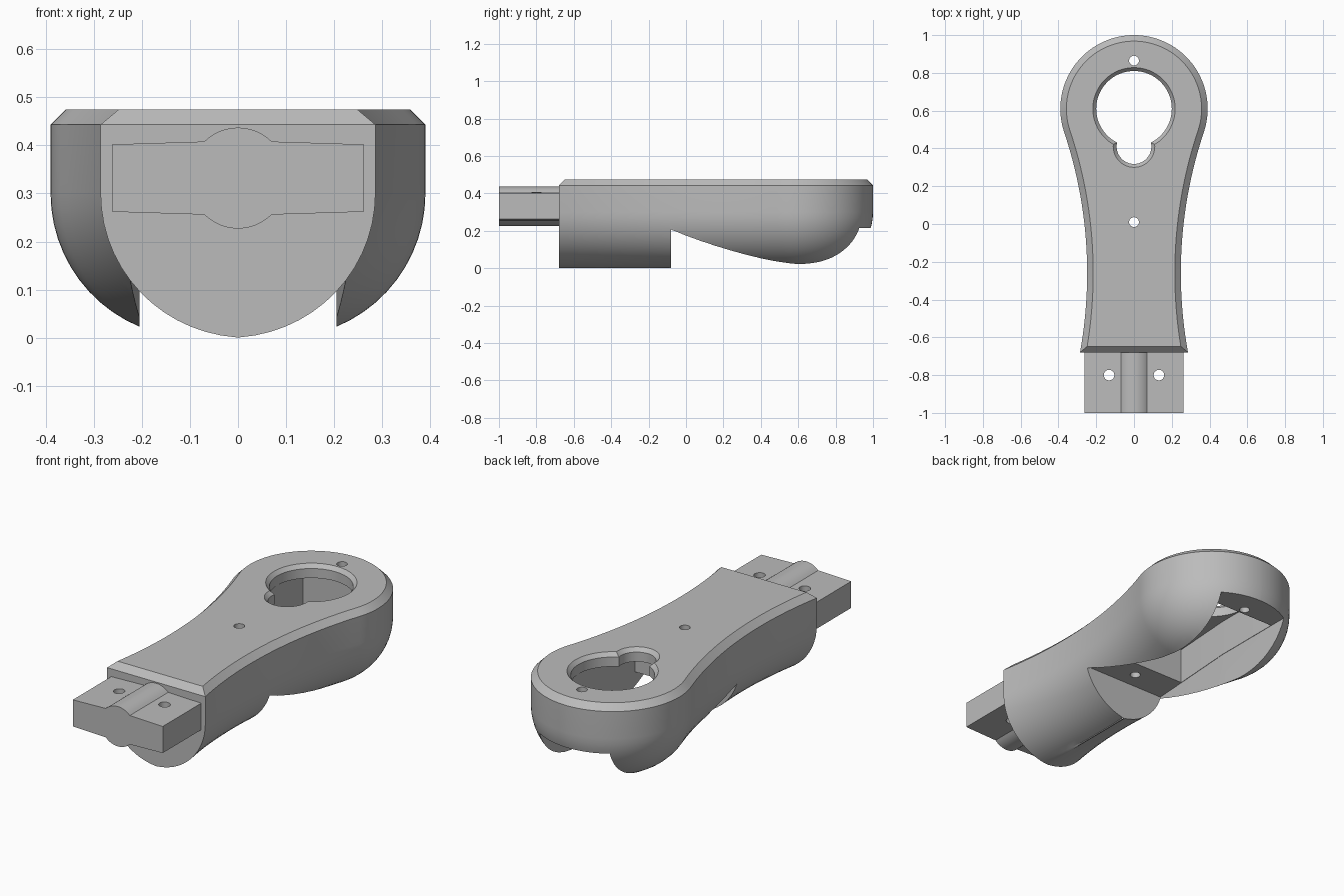
import bpy, bmesh
from math import sin, cos, pi, asin, atan2, sqrt, radians

if "Cube" in bpy.data.objects:
    bpy.data.objects.remove(bpy.data.objects["Cube"], do_unlink=True)

grey = bpy.data.materials.new("plain_grey")
grey.use_nodes = True
colour = (0.5, 0.5, 0.5, 1)
grey.diffuse_color = colour
grey.node_tree.nodes["Principled BSDF"].inputs["Base Color"].default_value = colour


def loft(name, rings):
    """Skin matching closed rings of points and cap both ends."""
    bm = bmesh.new()
    loops = [[bm.verts.new(p) for p in ring] for ring in rings]
    n = len(loops[0])
    for a, b in zip(loops, loops[1:]):
        for i in range(n):
            j = (i + 1) % n
            bm.faces.new((a[i], a[j], b[j], b[i]))
    bm.faces.new(loops[0][::-1])
    bm.faces.new(loops[-1])
    bmesh.ops.recalc_face_normals(bm, faces=bm.faces)
    mesh = bpy.data.meshes.new(name)
    bm.to_mesh(mesh)
    bm.free()
    mesh.materials.append(grey)
    ob = bpy.data.objects.new(name, mesh)
    bpy.context.collection.objects.link(ob)
    return ob


def bore(name, x, y, levels, n=48):
    """Round cutter from (height, radius) levels."""
    return loft(name, [[(x + r * cos(2 * pi * i / n), y + r * sin(2 * pi * i / n), z)
                        for i in range(n)] for z, r in levels])


def slot(name, half, z0, z1):
    """Straight cutter from a mirrored (half width, y) plan."""
    plan = half + [(-x, y) for x, y in reversed(half)]
    return loft(name, [[(x, y, z) for x, y in plan] for z in (z0, z1)])


def cut(ob, cutters):
    bpy.context.view_layer.objects.active = ob
    for c in cutters:
        c.hide_render = True
        mod = ob.modifiers.new("cut", 'BOOLEAN')
        mod.operation = 'DIFFERENCE'
        mod.solver = 'EXACT'
        mod.object = c
        bpy.ops.object.modifier_apply(modifier=mod.name)
        bpy.data.objects.remove(c, do_unlink=True)


def smooth(ob):
    bpy.ops.object.select_all(action='DESELECT')
    ob.select_set(True)
    bpy.context.view_layer.objects.active = ob
    bpy.ops.object.shade_smooth_by_angle(angle=radians(28))


# Body plan: round head tangent to a hollow waist arc
HEAD_Y, HEAD_R = 0.61, 0.39
WAIST_Y, WAIST = -0.26, 0.248
FRONT, TOP, CHAMFER, FILLET = -0.68, 0.475, 0.032, 0.3
dy = HEAD_Y - WAIST_Y
ARC = (WAIST ** 2 + dy ** 2 - HEAD_R ** 2) / (2 * (HEAD_R - WAIST))
ARC_X = WAIST + ARC


def plan_ring(inset, z, front=FRONT):
    r = ARC + inset
    end = atan2(dy, ARC_X)
    start = asin((front - WAIST_Y) / r)
    half = []
    for i in range(25):
        a = start + (end - start) * i / 24
        half.append((ARC_X - r * cos(a), WAIST_Y + r * sin(a)))
    for i in range(1, 33):
        a = -end + (pi / 2 + end) * i / 32
        half.append(((HEAD_R - inset) * cos(a), HEAD_Y + (HEAD_R - inset) * sin(a)))
    half = [(max(x, 0.003), y) for x, y in half]
    return [(x, y, z) for x, y in half] + [(-x, y, z) for x, y in reversed(half)]


# Rounded belly, upright sides, chamfered top
rings = []
for i in range(15):
    a = radians(86) * (1 - i / 14)
    rings.append(plan_ring(FILLET * (1 - cos(a)), FILLET * (1 - sin(a))))
rings.append(plan_ring(0, TOP - CHAMFER))
rings.append(plan_ring(CHAMFER, TOP, FRONT + CHAMFER))
body = loft("handle_body", rings)


def rimmed(r):
    return [(0.1, r), (0.455, r), (TOP, r + 0.018), (0.5, r + 0.0405)]


# Open underside, deeper recess, keyhole and pin holes
cut(body, [
    slot("underside_cut", [(0.24, -0.08), (0.205, 0.45), (0.205, 1.1)], -0.1, 0.215),
    slot("recess_cut", [(0.226, 0.1), (0.203, 0.45), (0.203, 0.83)], 0.1, 0.405),
    bore("keyhole_round_cut", 0, HEAD_Y, rimmed(0.2), 64),
    bore("keyhole_slot_cut", 0, 0.41, rimmed(0.092)),
    bore("head_pin_cut", 0, 0.865, [(0.1, 0.026), (0.6, 0.026)], 24),
    bore("waist_pin_cut", 0, 0.01, [(0.1, 0.026), (0.6, 0.026)], 24),
])
smooth(body)

# Flat tongue with a raised rib above and below
MID, RIB = 0.332, 0.099
upper = [(0.262, 0.07)]
for i in range(13):
    a = radians(45) * (1 - i / 6)
    upper.append((RIB * sin(a), 0.105 - RIB * (1 - cos(a))))
upper.append((-0.262, 0.07))
section = upper + [(-x, -z) for x, z in upper]
tongue = loft("tongue", [[(x, y, MID + z) for x, z in section] for y in (-1, -0.64)])
cut(tongue, [bore("tongue_pin_cut", s * 0.132, -0.8, [(0.1, 0.028), (0.6, 0.028)], 24)
             for s in (-1, 1)])
smooth(tongue)
